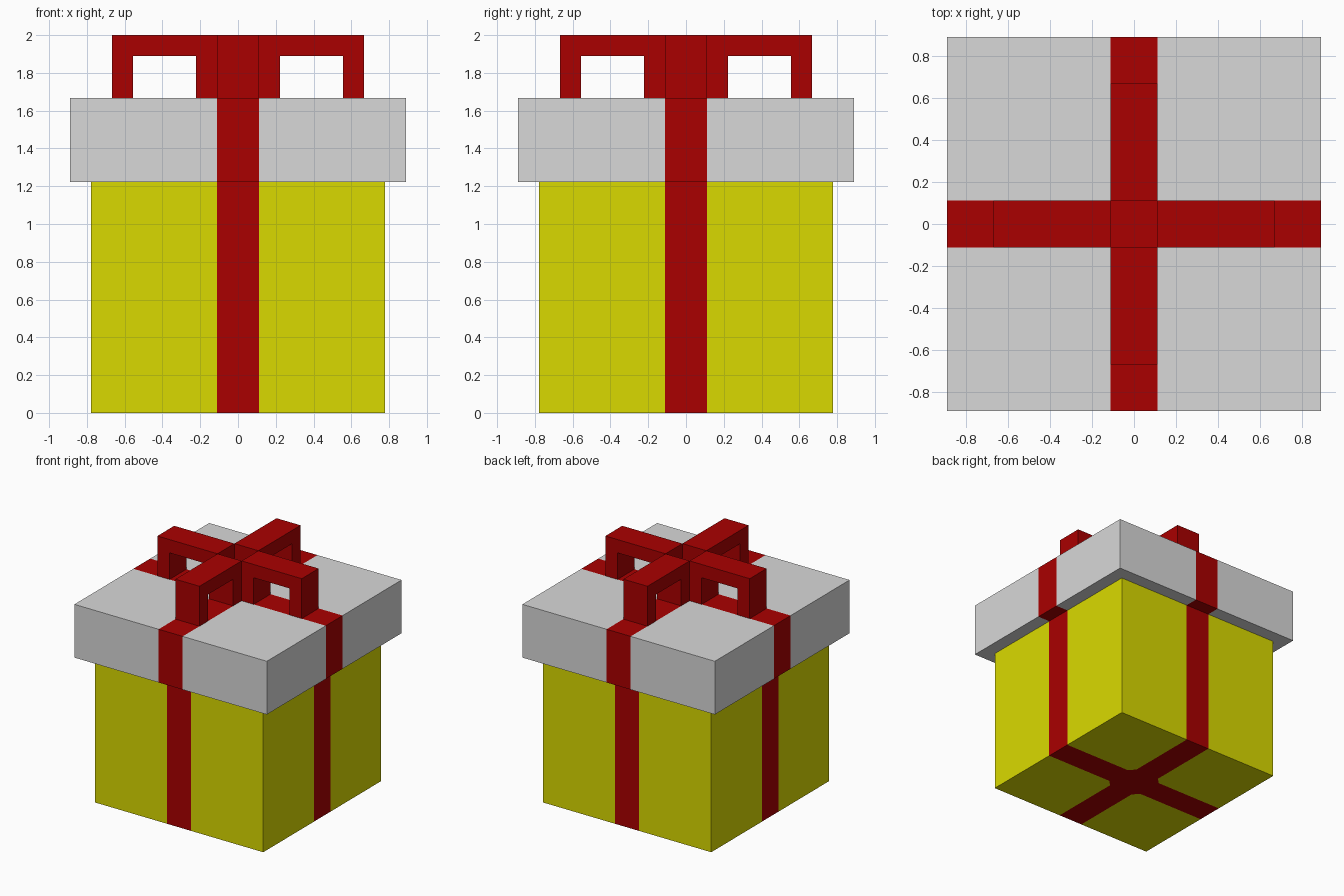
import bpy, bmesh, math
from mathutils import Matrix, Vector

old = bpy.data.objects.get("Cube")
if old:
    bpy.data.objects.remove(old, do_unlink=True)

U = 1 / 9            # building unit: ribbon half-width and bow thickness
CORNER = 0.05        # diagonal filling of the ribbon crossing under the box


def material(name, rgb):
    m = bpy.data.materials.new(name)
    m.use_nodes = True
    m.diffuse_color = (*rgb, 1)
    m.node_tree.nodes["Principled BSDF"].inputs["Base Color"].default_value = (*rgb, 1)
    return m


yellow = material("yellow paper", (0.7, 0.7, 0.0))
grey = material("light grey lid", (0.69, 0.69, 0.69))
red = material("red ribbon", (0.4, 0.0, 0.0))


def finish(bm, name, mats):
    bmesh.ops.recalc_face_normals(bm, faces=bm.faces)
    me = bpy.data.meshes.new(name)
    bm.to_mesh(me)
    bm.free()
    for m in mats:
        me.materials.append(m)
    ob = bpy.data.objects.new(name, me)
    bpy.context.collection.objects.link(ob)


def cut(bm, faces, normal, dist):
    """Cut the faces with upright planes on both sides of the centre."""
    for side in (-dist, dist):
        picked = [f for f in bm.faces if faces(f)]
        geom = {g for f in picked for g in (*f.verts, *f.edges)}
        bmesh.ops.bisect_plane(bm, geom=list(geom) + picked,
                               plane_co=normal * side, plane_no=normal)


def wrapped_box(name, half, z0, z1, mat, corner):
    """Cuboid cut along the ribbon edges, with the ribbon bands coloured red."""
    bm = bmesh.new()
    bmesh.ops.create_cube(bm, size=1, matrix=Matrix.Translation((0, 0, (z0 + z1) / 2))
                          @ Matrix.Diagonal((2 * half, 2 * half, z1 - z0, 1)))
    for axis in (Vector((1, 0, 0)), Vector((0, 1, 0))):
        cut(bm, lambda f: True, axis, U)
    reach = 2 * U + corner
    if corner:
        for diagonal in (Vector((1, 1, 0)), Vector((1, -1, 0))):
            cut(bm, lambda f: f.calc_center_median().z < z0 + 0.001,
                diagonal.normalized(), reach / math.sqrt(2))
    for f in bm.faces:
        c = f.calc_center_median()
        x, y = abs(c.x), abs(c.y)
        f.material_index = int(min(x, y) < U * 0.99 or x + y < reach)
    finish(bm, name, [mat, red])


# Box and overhanging lid
wrapped_box("box", 7 * U, 0, 11 * U, yellow, CORNER)
wrapped_box("lid", 8 * U, 11 * U, 15 * U, grey, 0)

# Four square bow loops around an open middle: an upside-down U profile given the ribbon's width
profile = [(1, 15), (2, 15), (2, 17), (5, 17), (5, 15), (6, 15), (6, 18), (1, 18)]
for i, side in enumerate(("left", "back", "right", "front")):
    bm = bmesh.new()
    face = bm.faces.new([bm.verts.new((x * U, -U, z * U)) for x, z in profile])
    ext = bmesh.ops.extrude_face_region(bm, geom=[face])
    bmesh.ops.translate(bm, vec=(0, 2 * U, 0),
                        verts=[v for v in ext["geom"] if isinstance(v, bmesh.types.BMVert)])
    bmesh.ops.rotate(bm, cent=(0, 0, 0), verts=bm.verts,
                     matrix=Matrix.Rotation(i * math.pi / 2, 3, 'Z'))
    finish(bm, "bow_loop_" + side, [red])
